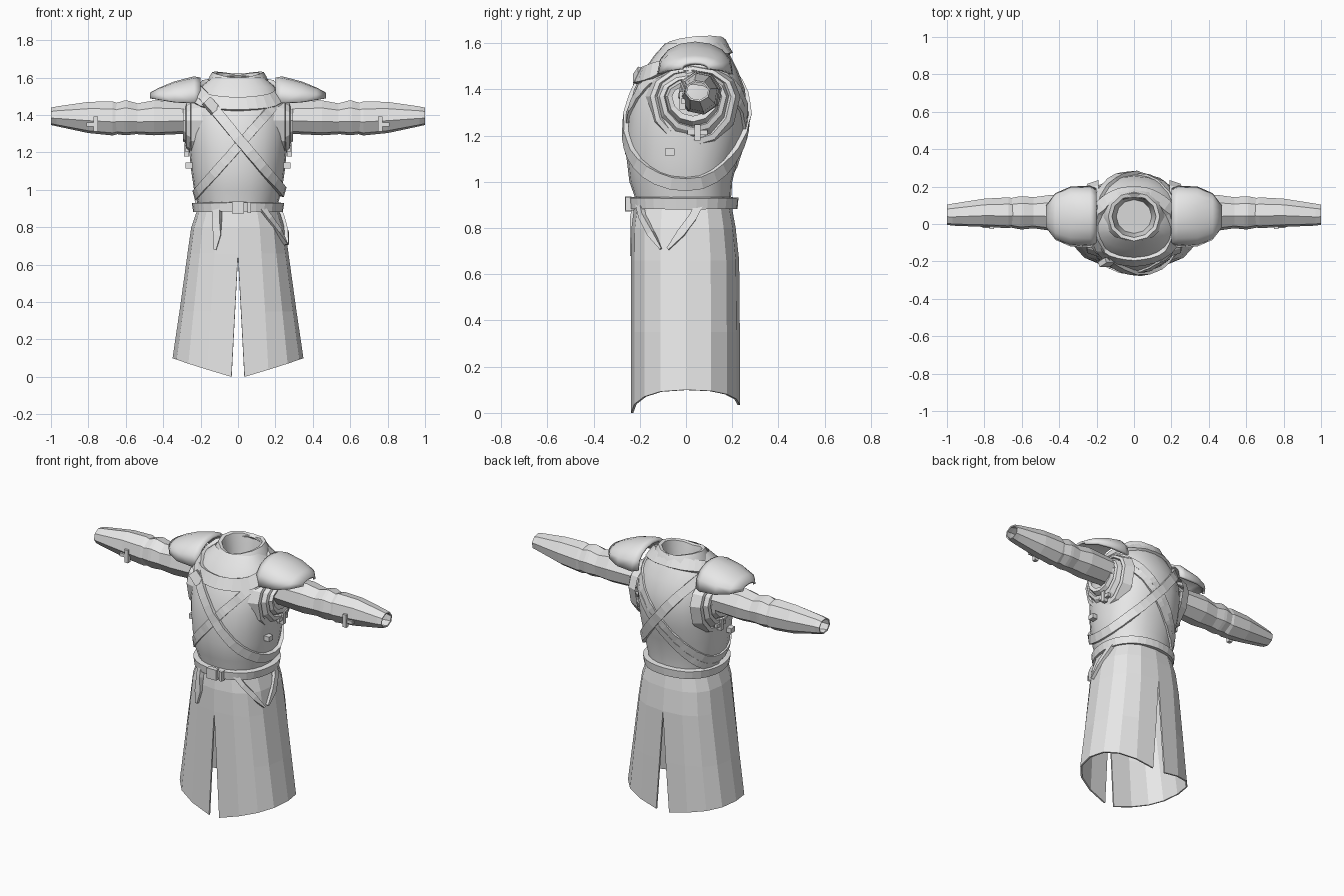
import bpy, bmesh
from math import sin, cos, pi, radians, copysign
from mathutils import Vector
from mathutils.bvhtree import BVHTree

cube = bpy.data.objects.get("Cube")
if cube:
    bpy.data.objects.remove(cube, do_unlink=True)

grey = bpy.data.materials.new("plain_grey")
grey.use_nodes = True
grey.diffuse_color = (0.8, 0.8, 0.8, 1)
grey.node_tree.nodes["Principled BSDF"].inputs["Base Color"].default_value = (0.8, 0.8, 0.8, 1)

SIDES = (("left", 1), ("right", -1))


def make(name, verts, faces, smooth=0, solid=0):
    mesh = bpy.data.meshes.new(name)
    mesh.from_pydata([tuple(v) for v in verts], [], faces)
    bm = bmesh.new()
    bm.from_mesh(mesh)
    bmesh.ops.recalc_face_normals(bm, faces=bm.faces)
    bm.to_mesh(mesh)
    bm.free()
    mesh.materials.append(grey)
    obj = bpy.data.objects.new(name, mesh)
    bpy.context.collection.objects.link(obj)
    if solid:
        mod = obj.modifiers.new("thickness", "SOLIDIFY")
        mod.thickness = solid
    if smooth:
        bpy.ops.object.select_all(action="DESELECT")
        obj.select_set(True)
        bpy.context.view_layer.objects.active = obj
        bpy.ops.object.shade_smooth_by_angle(angle=radians(smooth))
    return obj


def loft(name, rings, closed=True, loop=False, cap=False, **kw):
    """Skin a list of equal rings; loop joins the last ring to the first."""
    n = len(rings[0])
    verts = [v for r in rings for v in r]
    faces = []
    for i in range(len(rings) if loop else len(rings) - 1):
        a, b = i * n, (i + 1) % len(rings) * n
        for j in range(n if closed else n - 1):
            k = (j + 1) % n
            faces.append((a + j, a + k, b + k, b + j))
    if cap:
        last = (len(rings) - 1) * n
        faces.append(tuple(range(last, last + n)))
    return make(name, verts, faces, **kw)


def power(v, p):
    return copysign(abs(v) ** p, v)


def oval(a, hx, front, back, p=0.9):
    y = power(sin(a), p)
    return hx * power(cos(a), p), y * (back if y > 0 else front)


def tree(obj):
    m = obj.data
    return BVHTree.FromPolygons([v.co for v in m.vertices], [p.vertices[:] for p in m.polygons])


def ribbon(name, hits, width, thick, loop=False, taper=False):
    """Flat strap with a box section following surface points and normals."""
    rings = []
    n = len(hits)
    for i, (p, nor) in enumerate(hits):
        nxt = hits[(i + 1) % n if loop else min(i + 1, n - 1)][0]
        prv = hits[i - 1 if loop else max(i - 1, 0)][0]
        side = (nxt - prv).normalized().cross(nor).normalized() * width / 2
        if taper and i == n - 1:
            side *= 0.3
        low, high = p - nor * 0.01, p + nor * thick
        rings.append([low - side, high - side, high + side, low + side])
    return loft(name, rings, loop=loop, cap=not loop)


def wrap(name, surface, centre, normal, width, thick, start=0, end=360, steps=32):
    """Strap lying where a plane meets a surface."""
    c, nrm = Vector(centre), Vector(normal).normalized()
    u = nrm.orthogonal() if abs(nrm.y) > 0.9 else Vector((0, 1, 0)).cross(nrm).normalized()
    v = nrm.cross(u)
    full = end - start == 360
    hits = []
    for i in range(steps if full else steps + 1):
        a = radians(start + (end - start) * i / steps)
        p, n, _, _ = surface.ray_cast(c, u * cos(a) + v * sin(a))
        if p:
            out = p - c
            n = n if n.dot(out) > 0 else -n
            hits.append((p, n))
    return ribbon(name, hits, width, thick, loop=full)


def drape(name, surface, path, width, thick):
    hits = []
    for q in path:
        p, n, _, _ = surface.find_nearest(Vector(q))
        if n.dot(Vector((p.x, p.y, 0))) < 0:
            n = -n
        hits.append((p, n))
    return ribbon(name, hits, width, thick, taper=True)


def box(name, centre, size):
    bm = bmesh.new()
    bmesh.ops.create_cube(bm, size=1)
    verts = [Vector(centre) + Vector(a * b for a, b in zip(v.co, size)) for v in bm.verts]
    faces = [[v.index for v in f.verts] for f in bm.faces]
    bm.free()
    return make(name, verts, faces)


# Torso: height, half width, front depth, back depth
body = [(.87, .205, .215, .19), (.93, .215, .22, .195), (1.0, .235, .245, .2),
        (1.1, .25, .257, .225), (1.2, .26, .26, .25), (1.3, .267, .25, .264),
        (1.4, .262, .225, .255), (1.48, .245, .185, .225), (1.55, .2, .135, .19),
        (1.6, .14, .09, .16)]
turn = [2 * pi * i / 24 for i in range(24)]
torso = loft("torso", [[(*oval(a, w, f, b), z) for a in turn] for z, w, f, b in body], smooth=35)
torso_tree = tree(torso)

# Collar with a dipped front and hollow neck
collar = []
for z, r in ((1.55, .165), (1.585, .15), (1.605, .138), (1.6, .118), (1.56, .11), (1.47, .095)):
    collar.append([(r * cos(a), .04 + r * .95 * sin(a),
                    z + .025 * abs(cos(a)) + .012 * sin(a)) for a in turn[::2]])
loft("collar", collar, cap=True, smooth=35)
wrap("cowl", torso_tree, (0, .03, 1.535), (0, -.35, 1), .075, .016)

# Crossing wraps and shoulder strap
wrap("cloth_wrap_upper", torso_tree, (-.01, 0, 1.22), (-.5, 0, .44), .05, .01, 0, 180)
wrap("cloth_wrap_lower", torso_tree, (-.04, 0, 1.13), (-.5, 0, .44), .04, .012, 0, 180)
wrap("cloth_wrap_upper_front", torso_tree, (-.01, 0, 1.22), (-.5, 0, .44), .05, .01, 180, 360)
wrap("shoulder_strap", torso_tree, (.03, 0, 1.24), (.55, 0, .45), .055, .02)
buckle = box("shoulder_buckle", (0, 0, 0), (.075, .03, .055))
buckle.location = (-.145, -.205, 1.45)
buckle.rotation_euler = (radians(-25), radians(48), 0)

# Split skirt: height, half width, front depth, back depth
rows = [(.91, .212, .222, .195), (.8, .25, .236, .215), (.66, .27, .238, .23),
        (.35, .313, .238, .233), (0, .35, .238, .233)]
skirts = {}
for side, s in SIDES:
    rings = []
    for z, w, f, b in rows:
        ring = []
        for i in range(9):
            a = -pi / 2 + pi * i / 8
            x, y = oval(a, w, f, b, .8)
            drop = .1 if y < 0 else .065
            hem = .1 - drop * (1 - max(cos(a), 0))
            gap = (.035 if y < 0 else .045) * max(0, .66 - z) / .66
            ring.append((s * max(x, gap), y, z or hem))
        rings.append(ring)
    skirts[side] = loft(side + "_skirt", rings, closed=False, solid=.01)

# Belt with buckle and hanging straps
wrap("belt", torso_tree, (0, 0, .91), (0, 0, 1), .048, .032)
box("belt_buckle", (0, -.25, .905), (.065, .03, .065))
box("belt_loop", (.06, -.245, .905), (.02, .035, .06))
drape("belt_tail", tree(skirts["right"]),
      [(-.125, -.23, .93), (-.12, -.24, .85), (-.115, -.25, .76), (-.125, -.25, .68)], .042, .018)
hip = tree(skirts["left"])
drape("hip_strap_front", hip,
      [(.12, -.2, .91), (.17, -.19, .85), (.23, -.16, .78), (.26, -.11, .71)], .03, .02)
drape("hip_strap_side", hip,
      [(.23, .06, .91), (.25, .03, .85), (.26, -.02, .78), (.27, -.08, .71)], .035, .02)


def arm_ring(x, zc, rz, yc, ry, s):
    return [(s * x, yc + ry * cos(2 * pi * i / 8 + .2), zc + rz * sin(2 * pi * i / 8 + .2))
            for i in range(8)]


arm_parts = {
    "sleeve": [(.24, 1.385, .085, .06, .09), (.45, 1.385, .095, .06, .097), (.57, 1.378, .08, .06, .08)],
    "elbow_band": [(.53, 1.38, .082, .06, .084), (.59, 1.385, .094, .06, .09),
                   (.61, 1.385, .094, .06, .09), (.67, 1.38, .08, .06, .078)],
    "bracer": [(.63, 1.38, .08, .06, .075), (.67, 1.382, .093, .06, .084),
               (.8, 1.387, .085, .06, .077), (.97, 1.393, .054, .05, .06), (1.0, 1.393, .047, .05, .055)],
}
# Shoulder plate sections: x, half depth, crown height, edge height
plate = [(.2, .15, 1.6, 1.475), (.235, .165, 1.607, 1.465), (.34, .16, 1.58, 1.47),
         (.42, .125, 1.547, 1.482), (.47, .06, 1.52, 1.49)]
# Layered armhole trim: x, depth radius, height radius
trim = [(.19, .205, .235), (.25, .185, .215), (.255, .165, .19), (.245, .155, .185),
        (.275, .145, .155), (.28, .125, .135), (.265, .12, .13), (.295, .11, .11), (.29, .09, .085)]

for side, s in SIDES:
    # Arms
    for part, rings in arm_parts.items():
        loft(side + "_" + part, [arm_ring(*r, s) for r in rings], solid=.008)
    box(side + "_bracer_clasp", (s * .76, -.015, 1.352), (.025, .025, .08))
    box(side + "_bracer_strap", (s * .78, -.012, 1.35), (.06, .02, .02))

    # Shoulder plate
    shell = [[(s * x, .04 - h * cos(pi * i / 8), e + (t - e) * sin(pi * i / 8) ** .8)
              for i in range(9)] for x, h, t, e in plate]
    loft(side + "_shoulder_plate", shell, closed=False, solid=.015, smooth=40)

    # Armhole trim
    loft(side + "_armhole_trim",
         [[(s * x, .03 + ry * cos(pi * i / 6),
            1.37 + rz * sin(pi * i / 6) * (.6 if i < 6 else 1)) for i in range(12)]
          for x, ry, rz in trim])

    # Side fastening
    box(side + "_side_strap", (s * .272, .05, 1.213), (.02, .085, .022))
    box(side + "_side_buckle", (s * .275, .05, 1.213), (.028, .025, .07))
    box(side + "_rib_buckle", (s * .262, -.07, 1.13), (.035, .04, .03))
